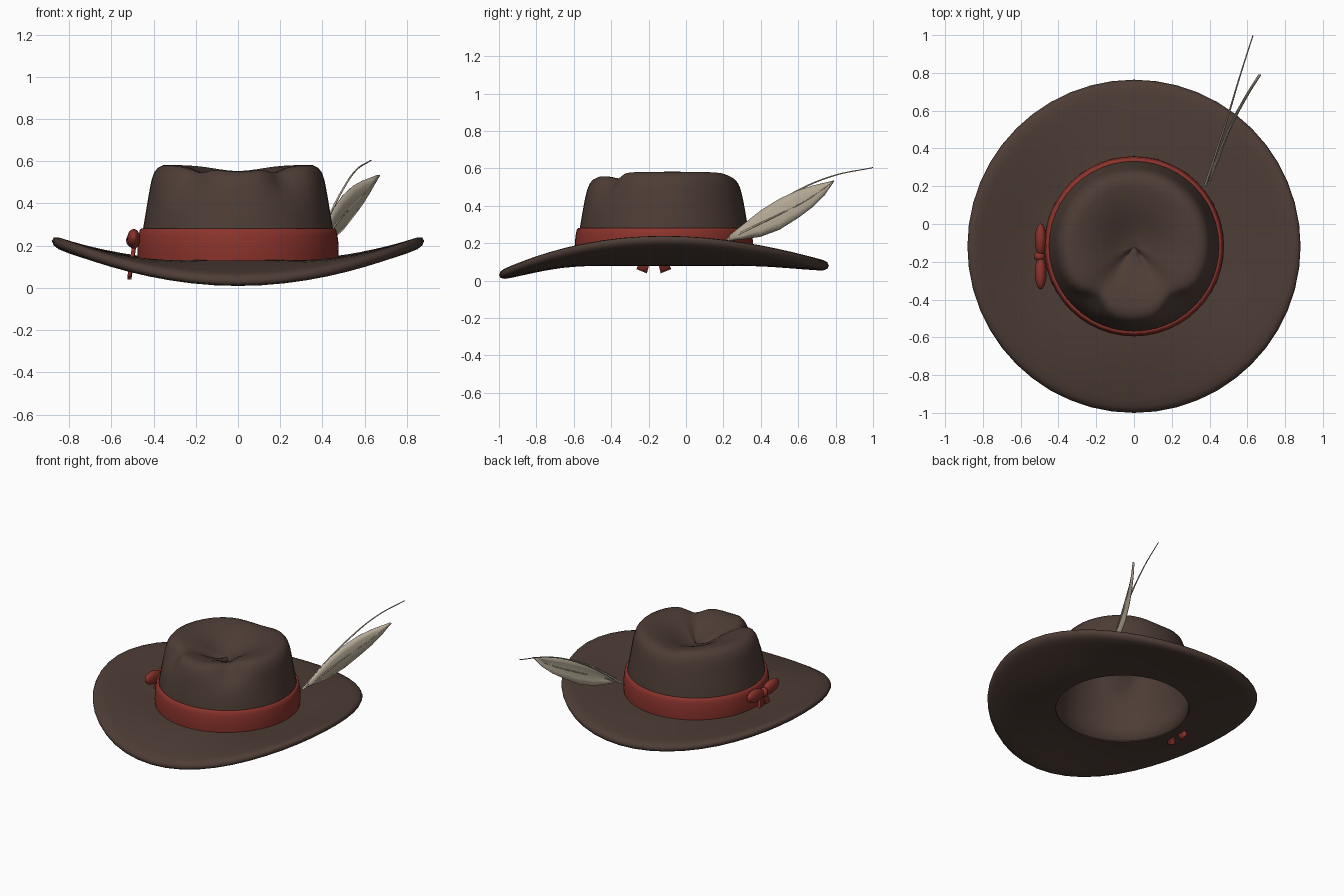
import bpy, bmesh, math
from math import sin, cos, exp, pi
from mathutils import Vector

cube = bpy.data.objects.get("Cube")
if cube:
    bpy.data.objects.remove(cube, do_unlink=True)

CY = -0.118      # hat axis in y
SEG = 48


def material(name, rgb):
    m = bpy.data.materials.new(name)
    m.use_nodes = True
    m.diffuse_color = (*rgb, 1)
    bsdf = m.node_tree.nodes["Principled BSDF"]
    bsdf.inputs["Base Color"].default_value = (*rgb, 1)
    bsdf.inputs["Roughness"].default_value = 0.8
    return m


FELT = material("brown_felt", (0.075, 0.046, 0.036))
RIBBON = material("red_ribbon", (0.26, 0.033, 0.025))
FEATHER = material("beige_feather", (0.50, 0.43, 0.33))


def finish(obj, mat, angle=60):
    obj.data.materials.append(mat)
    bpy.ops.object.select_all(action='DESELECT')
    obj.select_set(True)
    bpy.context.view_layer.objects.active = obj
    bpy.ops.object.shade_smooth_by_angle(angle=math.radians(angle))
    return obj


def loft(name, rows, mat, wrap_u=True, wrap_v=False, cap=None, angle=60):
    """Skin a list of point rows; cap adds a centre point after the last row."""
    bm = bmesh.new()
    grid = [[bm.verts.new(p) for p in row] for row in rows]
    n, m = len(grid), len(grid[0])
    for i in range(n if wrap_v else n - 1):
        for j in range(m if wrap_u else m - 1):
            a, b = grid[i], grid[(i + 1) % n]
            k = (j + 1) % m
            bm.faces.new((a[j], a[k], b[k], b[j]))
    if cap:
        tip = bm.verts.new(cap)
        for j in range(m):
            bm.faces.new((grid[-1][j], grid[-1][(j + 1) % m], tip))
    bmesh.ops.recalc_face_normals(bm, faces=bm.faces)
    me = bpy.data.meshes.new(name)
    bm.to_mesh(me)
    bm.free()
    obj = bpy.data.objects.new(name, me)
    bpy.context.collection.objects.link(obj)
    return finish(obj, mat, angle)


def ring(point, r, z):
    return [point(r, z, 2 * pi * j / SEG) for j in range(SEG)]


def smooth(a, b, v):
    t = min(max((v - a) / (b - a), 0), 1)
    return t * t * (3 - 2 * t)


# Brim: closed section swept round, sides curled up, front and back dipped
def brim_point(r, off, a):
    c, s = cos(a), sin(a)
    edge = 0.222 * c * c + s * s * (0.055 + 0.025 * s)
    t = max(r - 0.47, 0) / 0.41
    return (r * c, CY + r * s, 0.105 + (edge - 0.105) * t ** 1.3 + off)


half = [(0.435, 0.027), (0.5, 0.027), (0.58, 0.028), (0.66, 0.029),
        (0.74, 0.03), (0.81, 0.03), (0.85, 0.028), (0.873, 0.018)]
section = half + [(0.882, 0)] + [(r, -o) for r, o in reversed(half)]
loft("brim", [ring(brim_point, r, o) for r, o in section], FELT, wrap_v=True)


# Crown: tapered wall, pinched at both front corners, with a hollow on top
def crown_point(r, z, a):
    front = a - 1.5 * pi
    top = smooth(0.38, 0.57, z)
    pinch = sum(exp(-((front - k) / 0.24) ** 2) for k in (-0.64, 0.64)) * top
    r *= 1 - 0.16 * pinch
    x, y = r * cos(a), r * sin(a)
    bowl = exp(-(x / 0.19) ** 2 - ((y + 0.01) / 0.2) ** 2)
    groove = exp(-(x / 0.15) ** 2)
    z -= top * (0.1 * bowl + 0.028 * groove) + 0.02 * pinch
    return (x, CY + y, z)


wall = [(0.456, 0.085), (0.456, 0.2), (0.45, 0.28), (0.438, 0.35), (0.428, 0.41),
        (0.418, 0.47), (0.41, 0.51), (0.397, 0.548), (0.38, 0.57), (0.355, 0.584)]
lid = [(0.32 - 0.04 * i, 0.588) for i in range(8)]
crown = loft("crown", [ring(crown_point, r, z) for r, z in wall + lid], FELT,
             cap=crown_point(0, 0.588, 0))
shell = crown.modifiers.new("shell", 'SOLIDIFY')
shell.thickness = 0.022
shell.offset = -1


# Ribbon band
def plain_point(r, z, a):
    return (r * cos(a), CY + r * sin(a), z)


band = [(0.45, 0.12), (0.474, 0.122), (0.477, 0.16), (0.476, 0.21),
        (0.471, 0.25), (0.465, 0.275), (0.457, 0.281), (0.447, 0.278)]
loft("band", [ring(plain_point, r, z) for r, z in band], RIBBON, wrap_v=True)


# Bow: two loops, a knot and two tails on the right side
def blob(name, loc, scale, tilt=0):
    bpy.ops.mesh.primitive_uv_sphere_add(segments=20, ring_count=12, radius=1,
                                         location=loc, rotation=(tilt, 0, 0))
    obj = bpy.context.object
    obj.name = name
    obj.scale = scale
    finish(obj, RIBBON)


BOW_Y = -0.172
for side, label in ((1, "back"), (-1, "front")):
    blob("bow_loop_" + label, (-0.494, BOW_Y + side * 0.087, 0.232),
         (0.031, 0.088, 0.046), side * 0.12)
    rows = []
    for t in (0, 0.35, 0.7, 1):
        y = BOW_Y + side * (0.005 + 0.06 * t)
        x, z, w = -0.488 - 0.026 * t, 0.225 - 0.175 * t, 0.016 + 0.012 * t
        lift = side * w * 0.4
        rows.append([Vector((x + dx, y + dy * w, z + dy * lift))
                     for dx, dy in ((-0.009, -1), (-0.009, 1), (0.009, 1), (0.009, -1))])
    tail = loft("bow_tail_" + label, rows, RIBBON, angle=30)
    bm = bmesh.new()
    bm.from_mesh(tail.data)
    bmesh.ops.holes_fill(bm, edges=bm.edges)
    bm.to_mesh(tail.data)
    bm.free()
blob("bow_knot", (-0.5, BOW_Y, 0.225), (0.03, 0.026, 0.034))


# Feather vane: thin curved leaf given by y, lower z and upper z
def vane_x(y):
    return 0.385 + 0.29 * (y - 0.2) + 0.33 * max(y - 0.2, 0) ** 2.2


outline = [(0.23, 0.212, 0.24), (0.3, 0.22, 0.295), (0.4, 0.235, 0.375),
           (0.5, 0.272, 0.437), (0.6, 0.335, 0.483), (0.68, 0.395, 0.508),
           (0.74, 0.455, 0.522), (0.79, 0.53, 0.534)]
rows = []
for y, lo, hi in outline:
    rows.append([(vane_x(y) + 0.012 * (1 - (2 * k / 4 - 1) ** 2), y, lo + (hi - lo) * k / 4)
                 for k in range(5)])
vane = loft("feather_vane", rows, FEATHER, wrap_u=False)
thick = vane.modifiers.new("thickness", 'SOLIDIFY')
thick.thickness = 0.004
thick.offset = 0


# Quills: tapered tubes along smooth paths
def quill(name, points, radius):
    cu = bpy.data.curves.new(name, 'CURVE')
    cu.dimensions = '3D'
    cu.bevel_depth = radius
    cu.bevel_resolution = 1
    cu.use_fill_caps = True
    sp = cu.splines.new('BEZIER')
    sp.bezier_points.add(len(points) - 1)
    for i, (bp, p) in enumerate(zip(sp.bezier_points, points)):
        bp.co = p
        bp.handle_left_type = bp.handle_right_type = 'AUTO'
        bp.radius = 1 - 0.6 * i / (len(points) - 1)
    cu.materials.append(FEATHER)
    bpy.context.collection.objects.link(bpy.data.objects.new(name, cu))


quill("long_quill", [(0.375, 0.2, 0.2), (0.435, 0.38, 0.345), (0.5, 0.58, 0.472),
                     (0.56, 0.78, 0.558), (0.63, 0.999, 0.604)], 0.007)
quill("vane_quill", [(0.375, 0.2, 0.2)] +
      [(vane_x(y) + 0.012, y, (lo + hi) / 2) for y, lo, hi in outline[1::2]], 0.006)
